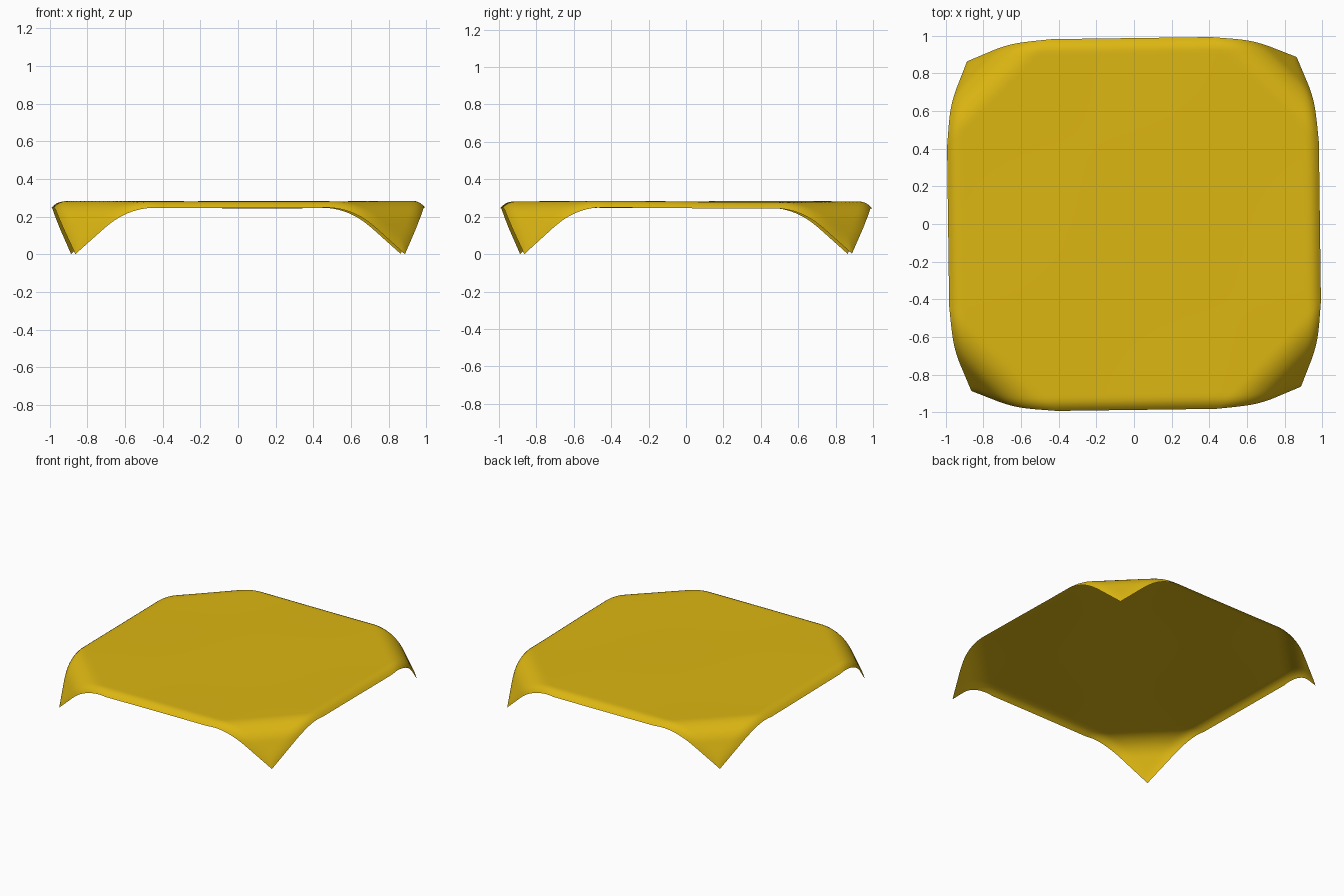
import bpy, bmesh
from math import sin, cos, sqrt, radians
from mathutils import Matrix

if "Cube" in bpy.data.objects:
    bpy.data.objects.remove(bpy.data.objects["Cube"])

TOP = 0.316             # height of the flat middle
S0, S1 = 1.0, 1.21      # diagonal distances where a corner fold starts and ends
ANGLE = radians(65)     # final slope of the hanging corners
R = (S1 - S0) / ANGLE


def fold(s, h):
    """Bend diagonal distance s, offset h along the normal -> (distance, height)."""
    if s <= S0:
        return s, h
    a = min((s - S0) / R, ANGLE)
    rest = max(0.0, s - S1)
    d = S0 + R * sin(a) + rest * cos(a)
    z = -R * (1 - cos(a)) - rest * sin(a)
    return d + h * sin(a), z + h * cos(a)


def drape(u, v):
    """Place one point of the flat cloth."""
    su, sv = (1 if u >= 0 else -1), (1 if v >= 0 else -1)
    a, b = abs(u), abs(v)
    s = (a + b) / sqrt(2)
    # the hem curls down, less so on the hanging corners
    fade = 1 - 0.75 * min(1, max(0, (s - 1.0) / 0.25))
    ca, cb = (max(0, (t - 0.92) / 0.08) for t in (a, b))
    h = -0.036 * fade * max(ca, cb) ** 2
    a -= 0.012 * ca ** 2
    b -= 0.012 * cb ** 2
    s = (a + b) / sqrt(2)
    d, z = fold(s, h)
    shift = (d - s) / sqrt(2)
    # faint ripples in the flat part
    z += 0.003 * sin(4 * u + 1) * sin(3.5 * v)
    return su * (a + shift), sv * (b + shift), TOP + z


# draped cloth
bm = bmesh.new()
bmesh.ops.create_grid(bm, x_segments=100, y_segments=100, size=1.0)
for vert in bm.verts:
    vert.co = drape(vert.co.x, vert.co.y)
# the cloth lies slightly turned
bm.transform(Matrix.Rotation(0.013, 4, 'Z'))
low = min(v.co.z for v in bm.verts)
bm.transform(Matrix.Translation((0, 0, -low)))
for f in bm.faces:
    f.smooth = True
mesh = bpy.data.meshes.new("tablecloth")
bm.to_mesh(mesh)
bm.free()
cloth = bpy.data.objects.new("tablecloth", mesh)
bpy.context.collection.objects.link(cloth)

gold = bpy.data.materials.new("gold_fabric")
gold.diffuse_color = (0.72, 0.47, 0.006, 1)
gold.use_nodes = True
gold.node_tree.nodes["Principled BSDF"].inputs["Base Color"].default_value = gold.diffuse_color
mesh.materials.append(gold)
